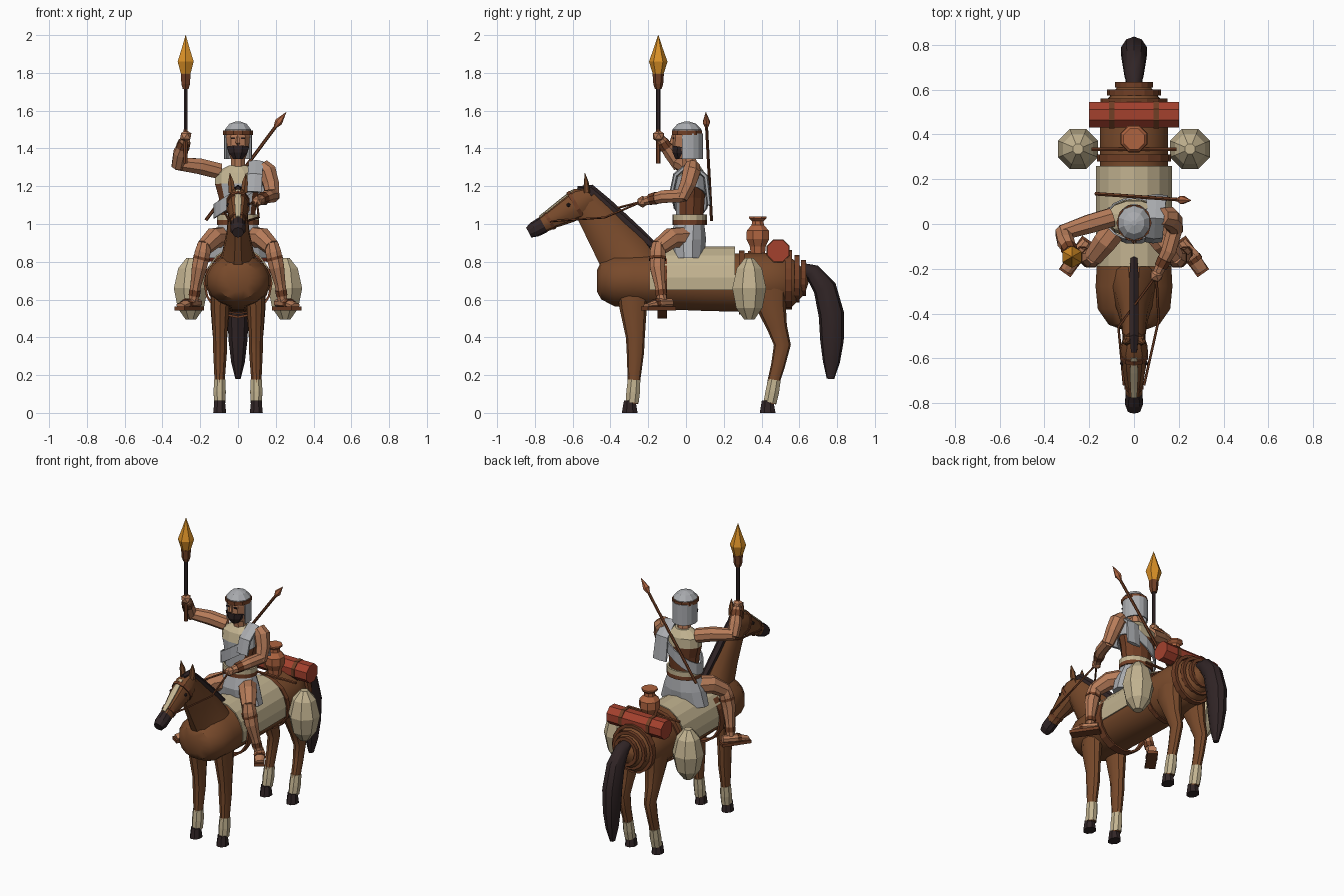
import bpy, bmesh, math
from mathutils import Vector

def material(name, r, g, b):
    m = bpy.data.materials.new(name)
    m.diffuse_color = (r, g, b, 1)
    return m

COAT = material("coat brown", .188, .068, .024)
LEATHER = material("leather brown", .165, .05, .019)
DARK = material("dark hair", .03, .018, .019)
SKIN = material("skin", .47, .20, .10)
CREAM = material("cream cloth", .54, .45, .28)
GREY = material("grey cloth", .40, .41, .43)
RED = material("red cloth", .37, .053, .027)
CLAY = material("clay", .42, .125, .05)
FLAME = material("flame orange", .70, .28, .02)

def finish(name, bm, mats, smooth=0):
    bmesh.ops.recalc_face_normals(bm, faces=bm.faces)
    if smooth:
        for f in bm.faces:
            f.smooth = True
        for e in bm.edges:
            e.smooth = e.calc_face_angle(0) < math.radians(smooth)
    me = bpy.data.meshes.new(name)
    bm.to_mesh(me)
    bm.free()
    for m in mats if isinstance(mats, list) else [mats]:
        me.materials.append(m)
    ob = bpy.data.objects.new(name, me)
    bpy.context.collection.objects.link(ob)
    return ob

def tube(name, pts, mat, n=8, ref=(1, 0, 0), smooth=0):
    """Loft of ellipses along a path; each point is x, y, z, radius[, second radius]."""
    bm = bmesh.new()
    P = [Vector(p[:3]) for p in pts]
    rings = []
    for i, p in enumerate(pts):
        t = (P[min(i + 1, len(P) - 1)] - P[max(i - 1, 0)]).normalized()
        a = Vector(ref)
        a = (a - a.dot(t) * t).normalized()
        b = t.cross(a)
        ring = []
        for k in range(n):
            u = 2 * math.pi * (k + .5) / n
            ring.append(bm.verts.new(P[i] + a * p[3] * math.cos(u) + b * p[-1] * math.sin(u)))
        rings.append(ring)
    for r, q in zip(rings, rings[1:]):
        for k in range(n):
            bm.faces.new((r[k], r[(k + 1) % n], q[(k + 1) % n], q[k]))
    bm.faces.new(rings[0])
    bm.faces.new(rings[-1])
    return finish(name, bm, mat, smooth)

def band(name, f, width, mat, a0=0, a1=360, n=16, thick=.008):
    """Strip following f(angle), extruded by the width vector and thickened."""
    bm = bmesh.new()
    w, rows = Vector(width), []
    for k in range(n + 1):
        p = Vector(f(math.radians(a0 + (a1 - a0) * k / n)))
        rows.append((bm.verts.new(p), bm.verts.new(p + w)))
    for r, q in zip(rows, rows[1:]):
        bm.faces.new((r[0], q[0], q[1], r[1]))
    bmesh.ops.remove_doubles(bm, verts=bm.verts, dist=1e-5)
    ob = finish(name, bm, mat)
    mod = ob.modifiers.new("thickness", 'SOLIDIFY')
    mod.thickness, mod.offset = thick, 0
    return ob

def ball(name, c, r, mat):
    bm = bmesh.new()
    bmesh.ops.create_icosphere(bm, subdivisions=1, radius=r)
    bmesh.ops.translate(bm, vec=c, verts=bm.verts)
    return finish(name, bm, mat)

def hoop_y(y, rx, cz, rz):      # loop around the horse's barrel
    return lambda t: (rx * math.cos(t), y, cz + rz * math.sin(t))

def hoop_z(z, rx, cy, ry, tilt=0):      # loop around the rider's body
    return lambda t: (rx * math.cos(t), cy + ry * math.sin(t), z + tilt * math.cos(t))

# Horse body, neck and head
tube("horse_body", [(0, y, z, rx, rz) for y, z, rx, rz in (
    (-.47, .70, .06, .06), (-.45, .70, .115, .10), (-.38, .70, .165, .138), (-.28, .70, .175, .145),
    (-.1, .695, .165, .15), (.1, .69, .158, .153), (.3, .69, .155, .158), (.45, .695, .155, .155),
    (.55, .70, .125, .14), (.61, .71, .075, .085), (.64, .72, .03, .03))], COAT, 16, smooth=35)
tube("horse_neck", [(0, -.27, .74, .12, .15), (0, -.33, .83, .087, .14), (0, -.41, .94, .063, .115),
    (0, -.48, 1.04, .053, .095), (0, -.54, 1.12, .05, .075)], COAT, 12, smooth=35)
tube("horse_head", [(0, -.5, 1.145, .045, .055), (0, -.555, 1.115, .063, .08), (0, -.63, 1.07, .056, .068),
    (0, -.71, 1.025, .042, .05), (0, -.76, .995, .038, .043)], COAT, 10, smooth=35)
tube("muzzle", [(0, -.755, .997, .039, .045), (0, -.80, .972, .042, .042), (0, -.833, .955, .03, .03)], DARK, 10)
tube("face_blaze", [(0, -.597, 1.178, .016, .007), (0, -.664, 1.126, .021, .007), (0, -.735, 1.068, .018, .007),
    (0, -.775, 1.038, .014, .006)], CREAM, 6)
tube("mane", [(0, -.575, 1.185, .015, .015), (0, -.51, 1.18, .023, .032), (0, -.42, 1.10, .024, .035),
    (0, -.33, 1.02, .024, .033), (0, -.24, .94, .023, .03), (0, -.16, .87, .018, .022)], DARK, 6)
tube("tail", [(0, .61, .765, .03, .03), (0, .67, .745, .045, .045), (0, .735, .66, .055, .062),
    (0, .77, .52, .06, .068), (0, .773, .38, .052, .062), (0, .77, .27, .038, .045), (0, .765, .18, .015, .02)],
    DARK, 10, smooth=35)
tube("bridle_cheek_strap", [(0, -.575, 1.105, .065, .083), (0, -.592, 1.095, .065, .082)], LEATHER, 10)
tube("bridle_nose_strap", [(0, -.715, 1.022, .045, .053), (0, -.73, 1.013, .044, .051)], LEATHER, 10)

for s, side in ((-1, "left"), (1, "right")):
    tube(side + "_ear", [(s * .032, -.525, 1.165, .02, .018), (s * .037, -.528, 1.22, .018, .013),
        (s * .043, -.535, 1.27, .001)], COAT, 6)
    ball(side + "_horse_eye", (s * .052, -.622, 1.10), .012, DARK)
    # Horse legs with wraps and hooves
    fx = s * .097
    tube(side + "_front_leg", [(s * .085, -.28, .70, .06, .09), (s * .095, -.28, .56, .05, .073),
        (s * .095, -.268, .40, .039, .05), (s * .095, -.268, .32, .038, .046), (fx, -.275, .18, .029, .034),
        (fx, -.285, .05, .028, .032)], COAT, 10, smooth=35)
    tube(side + "_hind_leg", [(s * .085, .42, .70, .065, .12), (s * .093, .45, .57, .056, .08),
        (s * .095, .483, .45, .044, .053), (s * .095, .51, .36, .036, .045), (fx, .487, .25, .031, .037),
        (fx, .465, .17, .029, .033), (fx, .445, .05, .028, .032)], COAT, 10, smooth=35)
    for end, top, low, hoof in (("front", -.275, -.285, -.298), ("hind", .468, .445, .432)):
        tube(f"{side}_{end}_wrap", [(fx, top, .175, .032, .036), (fx, (top + low) / 2, .11, .035, .039),
            (fx, low, .055, .032, .037)], CREAM, 8)
        tube(f"{side}_{end}_hoof", [(fx, hoof, .065, .03, .033), (fx, hoof, 0, .037, .045)], DARK, 8)
    # Pack bags
    tube(side + "_pack_bag", [(s * .25, .335, .82, .025), (s * .25, .335, .765, .072), (s * .25, .335, .66, .097),
        (s * .25, .335, .555, .075), (s * .25, .335, .495, .03)], CREAM, 8)

# Tack and cargo
band("saddle_blanket", hoop_y(-.19, .168, .695, .182), (0, .45, 0), CREAM, -14, 194, 10)
band("girth_strap", hoop_y(-.15, .177, .685, .178), (0, .05, 0), LEATHER, thick=.012)
band("pack_strap", hoop_y(.28, .162, .69, .166), (0, .03, 0), LEATHER)
band("rump_strap_outer", hoop_y(.525, .14, .705, .148), (0, .035, 0), LEATHER, thick=.02)
band("rump_strap_middle", hoop_y(.575, .11, .71, .115), (0, .025, 0), LEATHER, thick=.02)
band("rump_strap_inner", hoop_y(.61, .075, .715, .085), (0, .025, 0), LEATHER, thick=.02)
tube("pack_rod", [(-.19, .335, .85, .009), (.19, .335, .85, .009)], LEATHER, 6, ref=(0, 1, 0))
tube("bedroll", [(-.2, .488, .858, .062), (.2, .488, .858, .062)], RED, 8, ref=(0, 1, 0))
for x in (-.1, .1):
    tube("bedroll_strap", [(x - .012, .488, .858, .066), (x + .012, .488, .858, .066)], LEATHER, 8, ref=(0, 1, 0))
tube("clay_pot", [(0, .38, z, r) for z, r in ((.83, .04), (.88, .045), (.92, .065), (.965, .063), (.995, .035),
    (1.015, .033), (1.03, .05), (1.04, .05))], CLAY, 8)

# Rider torso: cream yoke, grey front, leather sides and back
torso = tube("torso", [(0, .02, .96, .095, .075), (0, .02, 1.05, .095, .075), (0, .022, 1.14, .105, .08),
    (0, .025, 1.21, .125, .085), (0, .03, 1.27, .125, .075), (0, .03, 1.31, .05, .045)], [LEATHER, CREAM, GREY], 12)
for p in torso.data.polygons:
    p.material_index = 1 if p.center.z > 1.22 else 2 if p.center.y < -.02 else 0
band("diagonal_sash", hoop_z(1.115, .126, .024, .092, .085), (0, 0, .075), GREY)
tube("shoulder_drape", [(.085, -.075, 1.17, .045, .012), (.09, -.055, 1.26, .045, .014), (.095, .025, 1.325, .045, .014),
    (.10, .105, 1.25, .05, .014), (.105, .122, 1.1, .055, .012)], GREY, 6)
tube("skirt", [(0, .02, 1.01, .10, .08), (0, .01, .92, .138, .10), (0, .012, .82, .165, .085)], GREY, 12)
band("leather_belt", hoop_z(.995, .107, .02, .088), (0, 0, .025), LEATHER)
band("cloth_belt", hoop_z(1.02, .105, .02, .086), (0, 0, .03), CREAM, thick=.012)

# Rider head
tube("neck", [(0, .025, 1.28, .042), (0, .01, 1.38, .04)], SKIN, 8)
tube("head", [(0, 0, 1.35, .042, .048), (0, -.004, 1.40, .06, .066), (0, 0, 1.46, .066, .07), (0, 0, 1.5, .06, .064)],
    SKIN, 10)
tube("beard", [(0, -.03, 1.345, .028, .028), (0, -.03, 1.375, .052, .045), (0, -.025, 1.408, .064, .052)], DARK, 8)
tube("nose", [(0, -.07, 1.47, .006), (0, -.077, 1.43, .013), (0, -.068, 1.42, .006)], SKIN, 5)
for x in (-.027, .027):
    tube("rider_eye", [(x - .01, -.067, 1.455, .006), (x + .01, -.067, 1.455, .006)], DARK, 4, ref=(0, 1, 0))
tube("cap", [(0, .005, 1.47, .073, .077), (0, .005, 1.50, .073, .077), (0, .005, 1.53, .048, .05),
    (0, .005, 1.543, .012)], GREY, 10)
band("headband", hoop_z(1.472, .075, .005, .079), (0, 0, .024), LEATHER, n=10)
band("neck_cloth", hoop_z(1.345, .071, .008, .078), (0, 0, .135), GREY, -22, 202, 10)

# Rider legs with sandals
for s, side in ((-1, "left"), (1, "right")):
    tube(side + "_thigh", [(s * .06, .01, .93, .06), (s * .13, -.08, .925, .056), (s * .18, -.145, .875, .045)],
        SKIN, 8, ref=(0, 0, 1))
    tube(side + "_shin", [(s * .178, -.145, .90, .035), (s * .187, -.15, .85, .045), (s * .205, -.152, .77, .043),
        (s * .223, -.138, .68, .031), (s * .238, -.125, .585, .027)], SKIN, 8)
    tube(side + "_knee_strap", [(s * .191, -.151, .825, .048), (s * .195, -.151, .81, .048)], LEATHER, 8)
    tube(side + "_ankle_strap", [(s * .227, -.134, .65, .033), (s * .232, -.13, .62, .032)], LEATHER, 8)
    tube(side + "_foot", [(s * .21, -.08, .582, .026, .024), (s * .26, -.145, .58, .036, .026),
        (s * .305, -.21, .568, .028, .012)], SKIN, 8)
    tube(side + "_sandal_sole", [(s * .205, -.07, .553, .045, .014), (s * .31, -.22, .553, .045, .014)], LEATHER, 4)
    tube(side + "_sandal_strap", [(s * .265, -.152, .58, .038, .028), (s * .277, -.168, .577, .037, .026)], LEATHER, 8)

# Raised arm and torch
tube("raised_upper_arm", [(-.10, .03, 1.28, .045), (-.20, 0, 1.305, .045), (-.325, -.04, 1.32, .036)],
    SKIN, 8, ref=(0, 1, 0))
tube("raised_forearm", [(-.318, -.035, 1.305, .036), (-.305, -.08, 1.375, .04), (-.277, -.135, 1.45, .027)], SKIN, 8)
tube("raised_cuff", [(-.293, -.105, 1.405, .038), (-.283, -.125, 1.435, .034)], LEATHER, 8)
ball("raised_hand", (-.277, -.145, 1.465), .034, SKIN)
TX, TY = -.277, -.147
tube("torch_grip", [(TX, TY, 1.32, .012), (TX, TY, 1.5, .012)], LEATHER, 6)
tube("torch_shaft", [(TX, TY, 1.49, .011), (TX, TY, 1.73, .011)], DARK, 6)
tube("torch_cup", [(TX, TY, 1.715, .018), (TX, TY, 1.74, .026), (TX, TY, 1.795, .03)], LEATHER, 6)
tube("torch_flame", [(TX, TY, 1.785, .026), (TX, TY, 1.86, .049), (TX, TY, 1.93, .024), (TX, TY, 2, .001)], FLAME, 6)

# Rein arm and reins
tube("rein_upper_arm", [(.125, .035, 1.31, .04), (.155, .03, 1.28, .05), (.175, .01, 1.21, .045),
    (.185, -.025, 1.135, .036)], SKIN, 8)
tube("rein_forearm", [(.186, -.01, 1.15, .037), (.155, -.12, 1.145, .036), (.108, -.215, 1.122, .024)],
    SKIN, 8, ref=(0, 0, 1))
tube("rein_cuff", [(.137, -.157, 1.137, .035), (.12, -.19, 1.13, .031)], LEATHER, 8, ref=(0, 0, 1))
ball("rein_hand", (.10, -.23, 1.118), .032, SKIN)
for s, mid in ((1, (.11, -.43, 1.035, .006)), (-1, (-.07, -.46, 1.06, .006))):
    tube("rein", [(.10, -.23, 1.12, .006), mid, (s * .045, -.72, 1.015, .006)], LEATHER, 5, ref=(0, 0, 1))

# Spear on the back
tube("spear_shaft", [(-.17, .135, 1.02, .009), (.21, .108, 1.53, .009)], LEATHER, 6, ref=(0, 1, 0))
tube("spear_tip", [(.198, .109, 1.515, .01), (.215, .108, 1.54, .021), (.255, .105, 1.592, .001)], CLAY, 6, ref=(0, 1, 0))
